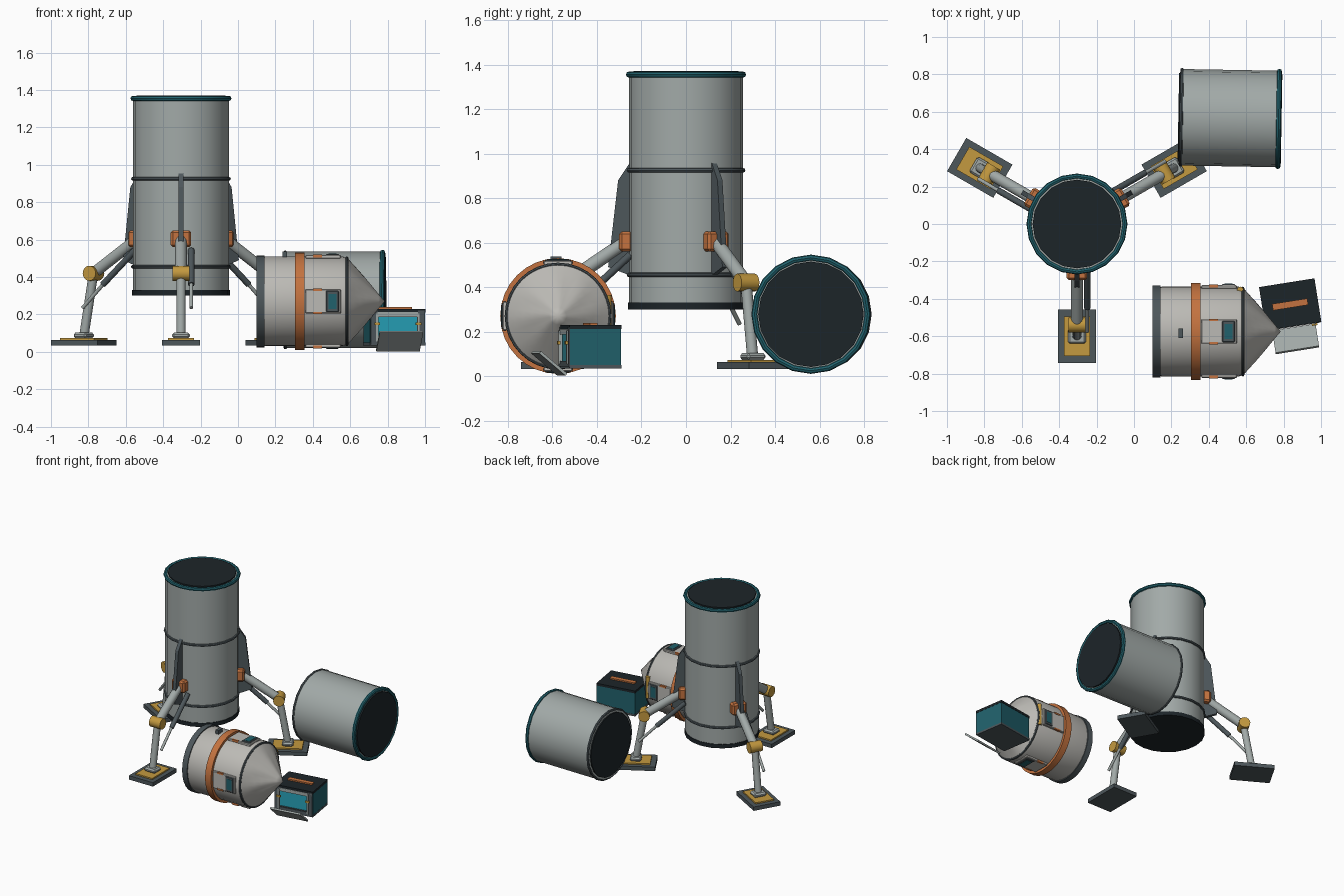
import bpy, bmesh, math
from mathutils import Matrix, Vector

if "Cube" in bpy.data.objects:
    bpy.data.objects.remove(bpy.data.objects["Cube"])

T = Matrix.Translation
R = lambda deg, ax: Matrix.Rotation(math.radians(deg), 4, ax)


def mat(name, r, g, b):
    m = bpy.data.materials.new(name)
    m.diffuse_color = (r, g, b, 1)
    m.use_nodes = True
    m.node_tree.nodes["Principled BSDF"].inputs["Base Color"].default_value = m.diffuse_color
    return m


STEEL = mat("steel", .36, .40, .39)
PALE = mat("pale_metal", .50, .49, .46)
SLATE = mat("slate", .075, .095, .105)
BLACK = mat("black", .012, .018, .022)
TEAL = mat("teal", .015, .12, .15)
CYAN = mat("cyan", .02, .36, .48)
ORANGE = mat("orange", .55, .17, .05)
GOLD = mat("gold", .55, .32, .05)


def finish(name, bm, m, mx=Matrix(), smooth=True):
    bmesh.ops.recalc_face_normals(bm, faces=bm.faces)
    me = bpy.data.meshes.new(name)
    bm.to_mesh(me)
    bm.free()
    ob = bpy.data.objects.new(name, me)
    bpy.context.collection.objects.link(ob)
    me.transform(mx)
    me.materials.append(m)
    if smooth:
        bpy.ops.object.select_all(action='DESELECT')
        ob.select_set(True)
        bpy.context.view_layer.objects.active = ob
        bpy.ops.object.shade_smooth_by_angle(angle=math.radians(35))
    return ob


def lathe(name, profile, m, mx=Matrix(), n=20, closed=False, warp=None):
    """Spin a (radius, height) profile around local z."""
    bm = bmesh.new()
    vs = [bm.verts.new((r, 0, z)) for r, z in profile]
    es = [bm.edges.new(p) for p in zip(vs, vs[1:])]
    if closed:
        es.append(bm.edges.new((vs[-1], vs[0])))
    bmesh.ops.spin(bm, geom=vs + es, cent=(0, 0, 0), axis=(0, 0, 1),
                   angle=2 * math.pi, steps=n, use_duplicate=False)
    bmesh.ops.remove_doubles(bm, verts=bm.verts, dist=1e-5)
    if warp:
        for v in bm.verts:
            warp(v.co)
    return finish(name, bm, m, mx)


def ring(name, r, z, thick, m, mx=Matrix(), n=20):
    prof = [(r + thick * math.cos(a * math.pi / 4), z + thick * math.sin(a * math.pi / 4)) for a in range(8)]
    return lathe(name, prof, m, mx, n, closed=True)


def disc(name, r, z0, z1, m, mx=Matrix(), n=20):
    return lathe(name, [(0, z0), (r, z0), (r, z1), (0, z1)], m, mx, n)


def rod(name, a, b, r, m, n=12):
    a, b = Vector(a), Vector(b)
    mx = T(a) @ (b - a).to_track_quat('Z', 'Y').to_matrix().to_4x4()
    return disc(name, r, 0, (b - a).length, m, mx, n)


def box(name, c, size, m, mx=Matrix(), bevel=0):
    bm = bmesh.new()
    bmesh.ops.create_cube(bm, size=1, matrix=T(c) @ Matrix.Diagonal((*size, 1)))
    if bevel:
        bmesh.ops.bevel(bm, geom=bm.edges[:], offset=bevel, segments=1, affect='EDGES')
    return finish(name, bm, m, mx, False)


# standing hull
H = T((-.305, 0, 0))
disc("hull_tube", .257, .31, 1.36, STEEL, H)
disc("hull_base", .261, .30, .33, BLACK, H)
disc("hull_top_opening", .237, 1.35, 1.37, BLACK, H)
ring("hull_top_rim", .256, 1.355, .014, TEAL, H)
for z in (.455, .925):
    ring("hull_band", .257, z, .010, SLATE, H)

# three legs with fins: local x is outward, local y is sideways
for ang, tag in ((-90, "front"), (30, "right"), (150, "left")):
    L = H @ R(ang, 'Z')
    P = lambda r, t, z: L @ Vector((r, t, z))
    bm = bmesh.new()
    fin = [(.245, .97), (.305, .88), (.35, .49), (.245, .45)]
    f = bm.faces.new([bm.verts.new((r, -.013, z)) for r, z in fin])
    ext = bmesh.ops.extrude_face_region(bm, geom=[f])
    bmesh.ops.translate(bm, vec=(0, .026, 0), verts=[v for v in ext['geom'] if isinstance(v, bmesh.types.BMVert)])
    finish(tag + "_fin", bm, SLATE, L, False)
    box(tag + "_leg_mount", (.27, 0, .605), (.06, .11, .09), ORANGE, L, .012)
    rod(tag + "_upper_strut", P(.26, 0, .61), P(.54, 0, .42), .031, STEEL)
    rod(tag + "_knee", P(.54, -.046, .42), P(.54, .046, .42), .04, GOLD, 16)
    rod(tag + "_lower_strut", P(.54, 0, .42), P(.60, 0, .08), .025, STEEL)
    rod(tag + "_damper_body", P(.25, .055, .545), P(.45, .055, .36), .017, SLATE)
    rod(tag + "_damper_rod", P(.44, .055, .37), P(.575, .055, .235), .010, STEEL)
    box(tag + "_foot", (.60, 0, .048), (.285, .205, .03), SLATE, L)
    box(tag + "_foot_pad", (.60, 0, .066), (.21, .14, .014), GOLD, L)
    box(tag + "_ankle", (.60, 0, .088), (.08, .095, .03), STEEL, L, .01)

# fallen fairing section lying along x
F = T((.515, .566, .278)) @ R(-1, 'Z') @ R(90, 'Y')
disc("fairing_tube", .258, -.27, .262, STEEL, F)
ring("fairing_rim", .254, .258, .014, TEAL, F)
ring("fairing_back_band", .254, -.262, .010, SLATE, F)
disc("fairing_front_opening", .237, .25, .274, BLACK, F)
disc("fairing_back_opening", .237, -.278, -.25, BLACK, F)

# capsule lying along x
C = T((0, -.575, .27)) @ R(90, 'Y')
lathe("capsule_body", [(0, .12), (.235, .12), (.24, .15), (.24, .56), (.232, .585), (0, .585)], PALE, C, 32)
disc("capsule_heat_shield", .246, .10, .142, SLATE, C, 32)
lathe("capsule_belt", [(.235, .305), (.26, .305), (.26, .355), (.235, .355)], ORANGE, C, 32, True)
ring("capsule_shoulder_band", .232, .582, .008, SLATE, C, 32)


def pleat(co):
    t = (co.z - .585) / .2
    k = 1 + .035 * math.sin(8 * math.atan2(co.y, co.x) + 3 * t) * math.sin(math.pi * min(t, 1))
    co.x *= k
    co.y *= k


lathe("capsule_nose", [(.232 * (1 - i / 6), .585 + .2 * i / 6) for i in range(7)], PALE, C, 40, warp=pleat)

# four hatch panels with windows: local x outward, y sideways, z along the capsule
for k in range(4):
    W = C @ R(90 * k, 'Z')
    box("hatch_panel", (.238, 0, .455), (.02, .13, .19), PALE, W, .004)
    box("window_frame", (.245, 0, .505), (.018, .115, .068), SLATE, W, .004)
    box("window_glass", (.250, 0, .505), (.012, .08, .042), TEAL, W)
    for s in (-1, 1):
        box("hatch_latch", (.243, s * .062, .425), (.016, .012, .05), ORANGE, W)
box("capsule_vent", (.252, .01, .25), (.03, .05, .025), SLATE, C @ R(180, 'Z'))
rod("capsule_grab_bar", (.568, -.352, .20), (.568, -.352, .365), .017, GOLD)

# open supply crate, front facing local -y
B = T((.835, -.43, .13)) @ R(9, 'Z')
box("crate_floor", (0, 0, -.088), (.30, .235, .015), SLATE, B)
box("crate_lid", (0, 0, .09), (.30, .235, .018), BLACK, B)
box("crate_lid_strip", (0, 0, .103), (.19, .035, .012), ORANGE, B)
box("crate_back", (0, .108, 0), (.294, .015, .17), TEAL, B)
box("crate_lining", (0, -.06, 0), (.27, .012, .165), CYAN, B)
for s in (-1, 1):
    box("crate_side", (s * .141, 0, 0), (.015, .23, .17), TEAL, B)
    box("crate_front_post", (s * .128, -.115, 0), (.035, .012, .18), SLATE, B)
    box("crate_post_trim", (s * .112, -.12, 0), (.012, .014, .15), STEEL, B)
    box("crate_latch", (s * .112, -.126, .02), (.03, .012, .014), GOLD, B)
box("crate_front_top", (0, -.115, .07), (.29, .012, .025), STEEL, B)
box("crate_front_bottom", (0, -.115, -.075), (.29, .012, .025), SLATE, B)
box("crate_door", (0, 0, 0), (.235, .156, .013), STEEL, B @ T((0, -.187, -.073)) @ R(-40, 'X'))
